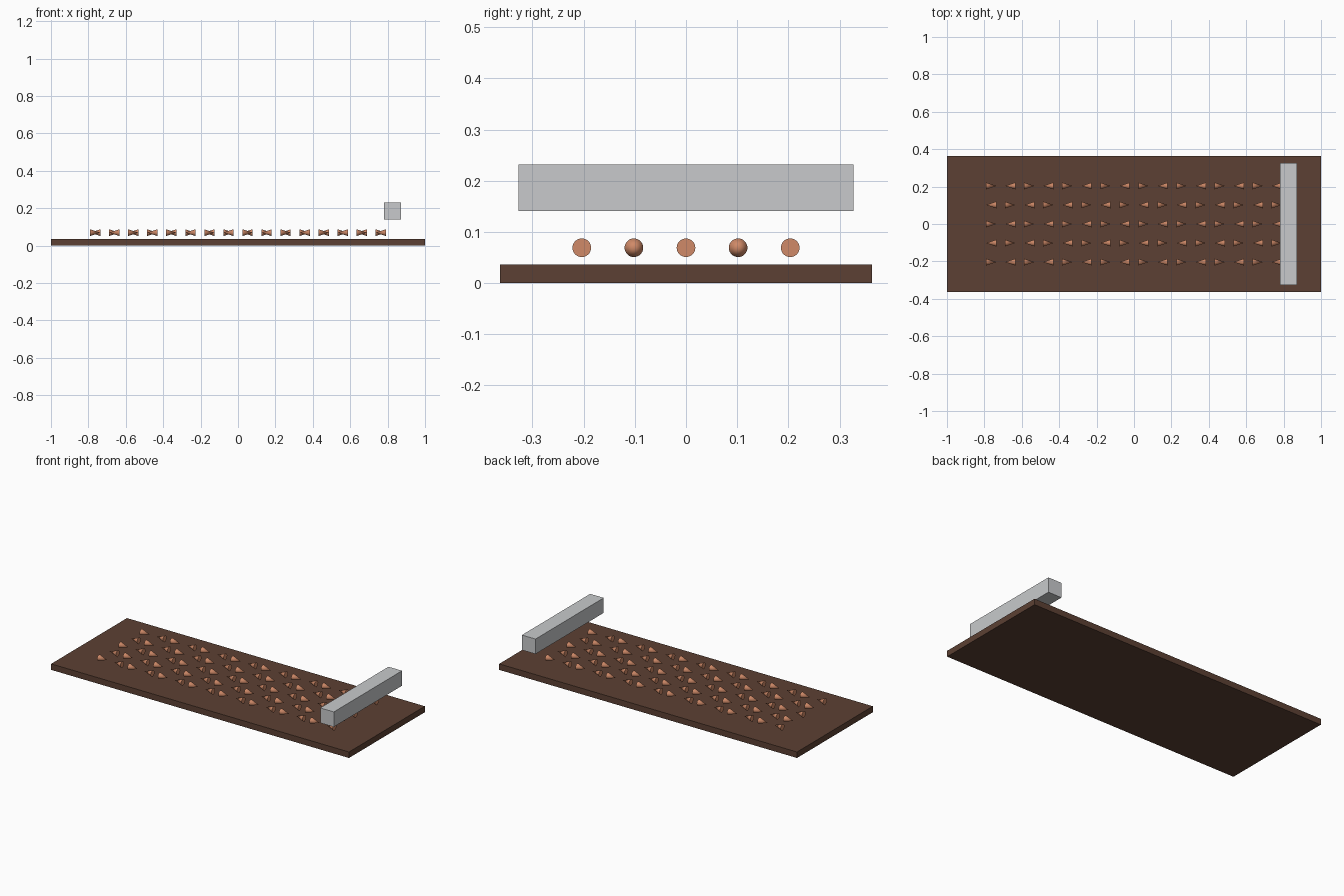
import bpy
import math

if "Cube" in bpy.data.objects:
    bpy.data.objects.remove(bpy.data.objects["Cube"])

U = 2 / 55  # one design unit


def srgb(*rgb):
    return tuple((c / 255 / 12.92) if c < 11 else ((c / 255 + 0.055) / 1.055) ** 2.4
                 for c in rgb) + (1.0,)


def material(name, colour):
    mat = bpy.data.materials.new(name)
    mat.use_nodes = True
    mat.diffuse_color = colour
    mat.node_tree.nodes["Principled BSDF"].inputs["Base Color"].default_value = colour
    return mat


def box(name, size, centre, mat):
    bpy.ops.mesh.primitive_cube_add(size=1, location=centre)
    obj = bpy.context.object
    obj.name = name
    obj.scale = size
    bpy.ops.object.transform_apply(location=False, rotation=False, scale=True)
    obj.data.materials.append(mat)
    return obj


brown = material("dark brown", srgb(92, 64, 51))
copper = material("copper", srgb(208, 138, 104))
silver = material("silver grey", srgb(200, 202, 204))

# Base slab and the crossbar floating above its right-hand end
box("base_slab", (2, 20 * U, U), (0, 0, U / 2), brown)
box("crossbar", (2.5 * U, 18 * U, 2.5 * U), (0.827, 0, 0.186), silver)

# One cone lying along x, tip towards +x
bpy.ops.mesh.primitive_cone_add(vertices=32, radius1=U / 2, depth=1.5 * U,
                                rotation=(0, math.pi / 2, 0))
master = bpy.context.object
bpy.ops.object.transform_apply(location=False, rotation=True, scale=False)
master.data.materials.append(copper)
bpy.ops.object.shade_smooth_by_angle()
master.name = "cone"

# Grid of cones, pointing alternately left and right like a chequerboard
COLUMNS, ROWS, PITCH = 16, 5, 2.8 * U
for col in range(COLUMNS):
    for row in range(ROWS):
        cone = master if col == row == 0 else master.copy()
        if cone is not master:
            bpy.context.collection.objects.link(cone)
        cone.name = f"cone_{col + 1}_{row + 1}"
        cone.location = ((col - (COLUMNS - 1) / 2) * PITCH,
                         (row - (ROWS - 1) / 2) * PITCH, 1.9 * U)
        cone.rotation_euler = (0, 0, math.pi * ((col + row) % 2))
